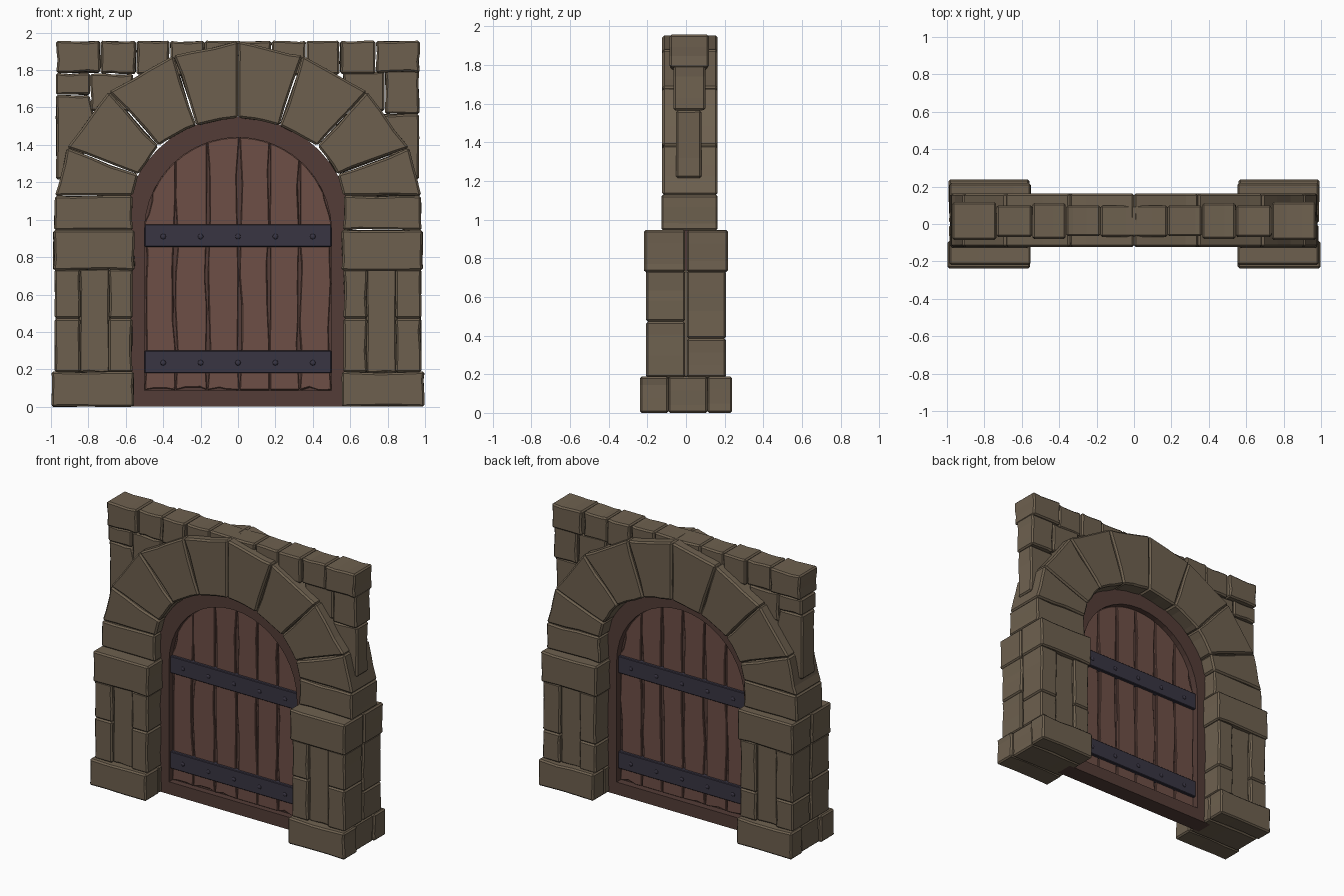
import bpy, bmesh, math, random
from mathutils import Vector

if "Cube" in bpy.data.objects:
    bpy.data.objects.remove(bpy.data.objects["Cube"])

random.seed(7)
ARC_Z = 0.94  # centre height of the arch


def material(name, rgb):
    m = bpy.data.materials.new(name)
    m.diffuse_color = (*rgb, 1)
    m.use_nodes = True
    m.node_tree.nodes["Principled BSDF"].inputs["Base Color"].default_value = m.diffuse_color
    return m


STONE = material("stone", (0.155, 0.118, 0.078))
WOOD = material("wood", (0.155, 0.078, 0.062))
FRAME = material("dark_wood", (0.088, 0.046, 0.038))
IRON = material("iron", (0.04, 0.035, 0.055))


def finish(name, bm, mat):
    bmesh.ops.recalc_face_normals(bm, faces=bm.faces)
    me = bpy.data.meshes.new(name)
    bm.to_mesh(me)
    bm.free()
    ob = bpy.data.objects.new(name, me)
    bpy.context.collection.objects.link(ob)
    me.materials.append(mat)
    return ob


def slab(name, pts, y0, y1, mat=STONE, bevel=0.01, wear=0.008):
    """Extrude an xz outline along y, with worn edges and a chamfer."""
    pts = [Vector(p) for p in pts]
    area = sum(a.x * b.y - b.x * a.y for a, b in zip(pts, pts[1:] + pts[:1]))
    if area < 0:
        pts.reverse()
    outline = []
    for a, b in zip(pts, pts[1:] + pts[:1]):
        outline.append((a, Vector((0, 0))))
        d = b - a
        if wear and d.length > 0.16:  # chips along the long edges
            inward = Vector((-d.y, d.x)).normalized()
            ts = (0.3, 0.68) if d.length < 0.6 else (.15, .32, .5, .68, .85)
            for t in ts:
                j = .12 if len(ts) == 2 else .05
                outline.append((a + d * (t + random.uniform(-j, j)), inward))
    bm = bmesh.new()
    rings = []
    for y in (y0, y1):
        ring = []
        for p, n in outline:
            q = p + n * random.uniform(-.2 * wear, wear)
            ring.append(bm.verts.new((q.x, y, q.y)))
        rings.append(ring)
    bm.faces.new(rings[0])
    bm.faces.new(rings[1][::-1])
    k = len(outline)
    for i in range(k):
        j = (i + 1) % k
        bm.faces.new((rings[0][i], rings[1][i], rings[1][j], rings[0][j]))
    bmesh.ops.recalc_face_normals(bm, faces=bm.faces)
    if bevel:
        edges = [e for e in bm.edges if e.calc_face_angle(0) > 0.5]
        bmesh.ops.bevel(bm, geom=edges, offset=bevel, segments=1,
                        affect='EDGES', clamp_overlap=True)
    return finish(name, bm, mat)


def block(name, x0, x1, y0, y1, z0, z1, mat=STONE, **kw):
    return slab(name, [(x0, z0), (x1, z0), (x1, z1), (x0, z1)], y0, y1, mat, **kw)


def side_block(name, s, x0, x1, *rest, **kw):
    a, b = sorted((s * x0, s * x1))
    return block(name, a, b, *rest, **kw)


# Inner and outer ends of the arch joints, right half
JOINTS = [((.562, 1.13), (.98, 1.127)), ((.533, 1.242), (.915, 1.385)),
          ((.425, 1.395), (.69, 1.685)), ((.222, 1.503), (.345, 1.878)),
          ((0, 1.545), (0, 1.955))]

for s, tag in ((-1, "left"), (1, "right")):
    # Pillar base
    side_block(f"base_front_{tag}", s, .555, .998, -.238, -.09, 0, .188)
    side_block(f"base_middle_{tag}", s, .56, .98, -.092, .112, 0, .188, wear=.004)
    side_block(f"base_back_{tag}", s, .56, .992, .11, .239, 0, .188)
    # Pillar shaft, front and back halves beside a recessed panel
    for f, face, cut in ((-1, "front", .472), (1, "back", .385)):
        def ys(depth, near=.004):
            return sorted((f * depth, f * near))
        for x0, x1, col in ((.842, .98, "outer"), (.563, .692, "inner")):
            side_block(f"shaft_{face}_{col}_low_{tag}", s, x0, x1, *ys(.207), .183, cut)
            side_block(f"shaft_{face}_{col}_high_{tag}", s, x0, x1, *ys(.207), cut, .735)
        # Capital
        side_block(f"capital_{face}_{tag}", s, .552, .988, *ys(.218), .728, .945)
    side_block(f"shaft_panel_{tag}", s, .684, .85, -.187, .187, .18, .74, wear=.006)
    # Springer and arch stones
    slab(f"springer_{tag}", [(s * .56, .944), (s * .983, .944), (s * .979, 1.127),
                             (s * .565, 1.13)], -.128, .164)
    for i in range(4):
        (a, b), (c, d) = JOINTS[i], JOINTS[i + 1]
        slab(f"arch_stone_{i + 1}_{tag}", [(s * x, z) for x, z in (a, b, d, c)],
             -.123, .164, wear=.009, bevel=.011)
    # Top course of the wall
    for i, (x0, x1, y0, y1) in enumerate([(.737, .972, -.085, .118), (.545, .735, -.07, .1),
                                          (.365, .543, -.08, .112), (.18, .363, -.065, .1)]):
        side_block(f"top_brick_{i + 1}_{tag}", s, x0, x1, y0, y1, 1.785 - .005 * i, 1.957)

block("top_brick_centre", -.179, .179, -.07, .1, 1.78, 1.957)

# Corner wall bricks
side_block("wall_brick_upper_left", -1, .79, .974, -.065, .1, 1.668, 1.785)
slab("wall_brick_lower_left", [(-.974, 1.215), (-.88, 1.215), (-.75, 1.5),
                               (-.795, 1.667), (-.974, 1.667)], -.055, .09)
side_block("wall_brick_inner_left", -1, .56, .79, -.06, .095, 1.58, 1.78)
side_block("wall_brick_upper_right", 1, .785, .97, -.065, .1, 1.565, 1.8)
slab("wall_brick_lower_right", [(.968, 1.215), (.88, 1.215), (.72, 1.5),
                                (.76, 1.565), (.968, 1.565)], -.052, .08)
side_block("wall_brick_inner_right", 1, .56, .783, -.06, .095, 1.58, 1.795)


def arch_outline(r, z0, n=20):
    arc = [(r * math.cos(math.pi * i / n), ARC_Z + r * math.sin(math.pi * i / n))
           for i in range(n + 1)]
    return [(r, z0)] + arc + [(-r, z0)]


# Door frame ring with threshold
bm = bmesh.new()
loops = [[bm.verts.new((x, y, z)) for x, z in arch_outline(r, z0)]
         for r, z0, y in ((.612, 0, -.057), (.5, .088, -.057), (.5, .088, .062), (.612, 0, .062))]
n = len(loops[0])
for k in range(4):
    a, b = loops[k], loops[(k + 1) % 4]
    for i in range(n):
        j = (i + 1) % n
        bm.faces.new((a[i], a[j], b[j], b[i]))
finish("door_frame", bm, FRAME)

# Dark backing seen in the gaps, then six planks following the arch
slab("door_core", arch_outline(.502, .085), -.012, .012, FRAME, bevel=0, wear=0)
seams = [-.5, -.335, -.165, .008, .17, .33, .5]
for i, (x0, x1) in enumerate(zip(seams, seams[1:])):
    x0, x1 = x0 + .002, x1 - .002
    top = [x1 + (x0 - x1) * t / 4 for t in range(5)]
    pts = [(x0, .09), (x1, .09)]
    pts += [(x, ARC_Z + math.sqrt(max(.25 - x * x, .002))) for x in top]
    slab(f"door_plank_{i + 1}", pts, -.025, .025, WOOD, bevel=.004, wear=.016)

# Iron straps with domed bolts on both faces
for z0, z1, tag in ((.18, .3, "lower"), (.855, .975, "upper")):
    block(f"iron_strap_{tag}", -.499, .499, -.046, .046, z0, z1, IRON, bevel=.004, wear=0)
    bm = bmesh.new()
    for i in range(5):
        for y0 in (-.046, .046):
            geo = bmesh.ops.create_uvsphere(bm, u_segments=8, v_segments=6, radius=.015)["verts"]
            for v in geo:
                x, y, z = v.co
                v.co = (x - .4 + .2 * i, z * .6 + y0, y + (z0 + z1) / 2 - .005)
    finish(f"strap_bolts_{tag}", bm, IRON)
